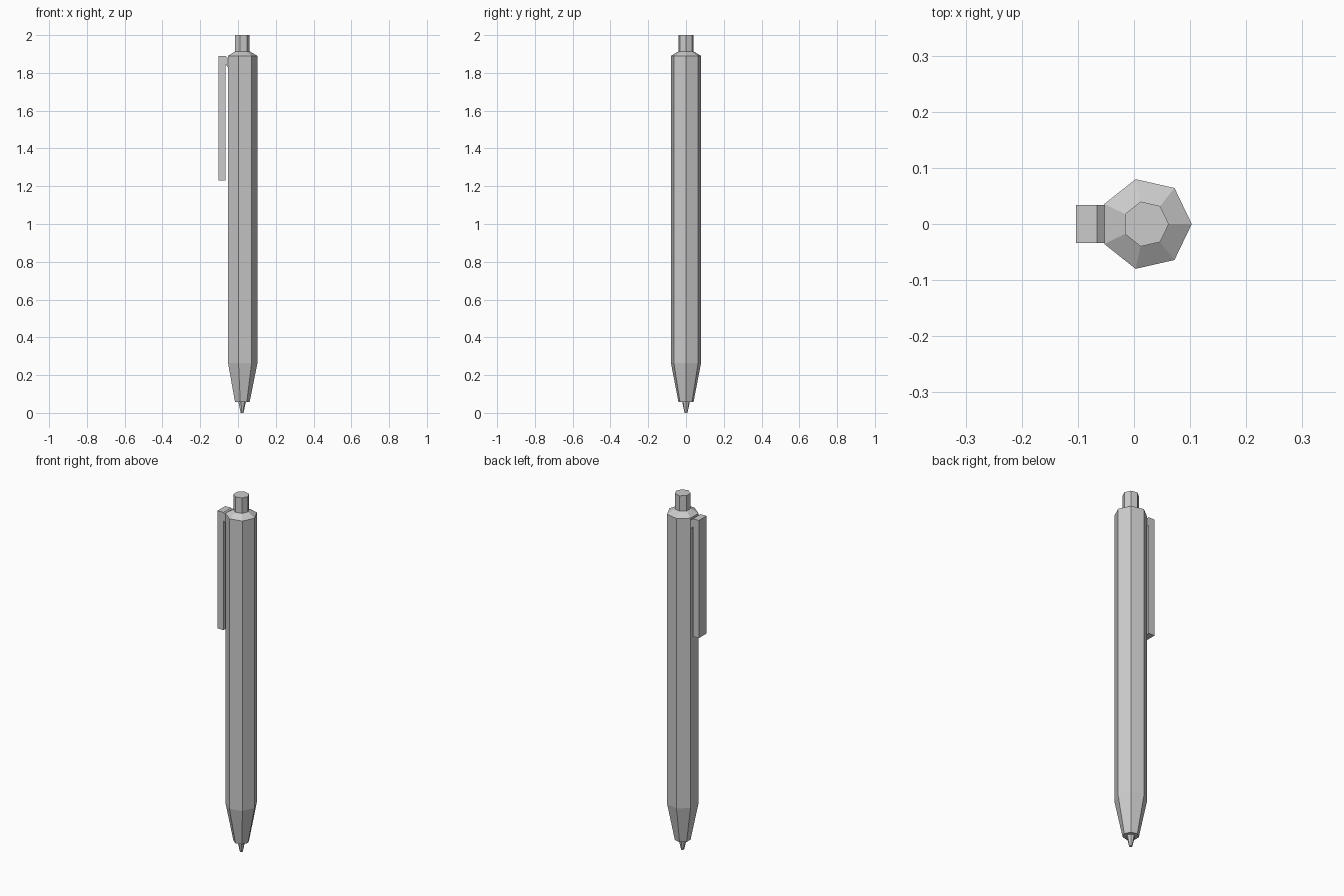
import bpy, bmesh, math

if "Cube" in bpy.data.objects:
    bpy.data.objects.remove(bpy.data.objects["Cube"])

SIDES = 7
CX = 0.021  # pen axis; the clip offsets it from the centre


def make_object(name, bm):
    bmesh.ops.recalc_face_normals(bm, faces=bm.faces)
    mesh = bpy.data.meshes.new(name)
    bm.to_mesh(mesh)
    bm.free()
    obj = bpy.data.objects.new(name, mesh)
    bpy.context.collection.objects.link(obj)
    return obj


def lathe(name, profile):
    """Seven-sided solid from (radius, z) rings, bottom to top."""
    bm = bmesh.new()
    rings = [[bm.verts.new((CX + r * math.cos(math.tau * i / SIDES),
                            r * math.sin(math.tau * i / SIDES), z))
              for i in range(SIDES)] for r, z in profile]
    for a, b in zip(rings, rings[1:]):
        for i in range(SIDES):
            j = (i + 1) % SIDES
            bm.faces.new((a[i], a[j], b[j], b[i]))
    bm.faces.new(rings[0])
    bm.faces.new(rings[-1])
    return make_object(name, bm)


def extrude_xz(name, points, half_width):
    """Solid from an (x, z) outline, extruded along y."""
    bm = bmesh.new()
    face = bm.faces.new([bm.verts.new((x, -half_width, z)) for x, z in points])
    new = bmesh.ops.extrude_face_region(bm, geom=[face])["geom"]
    verts = [v for v in new if isinstance(v, bmesh.types.BMVert)]
    bmesh.ops.translate(bm, verts=verts, vec=(0, 2 * half_width, 0))
    return make_object(name, bm)


# Writing tip, then barrel, shoulder and push button in one continuous shell
lathe("writing_tip", [(0.008, 0.0), (0.021, 0.06)])
lathe("barrel_and_button", [(0.041, 0.058), (0.082, 0.265), (0.082, 1.89),
                            (0.041, 1.914), (0.041, 2.0)])

# Pocket clip with its sloped bridge to the barrel
extrude_xz("pocket_clip", [(-0.103, 1.89), (-0.103, 1.23), (-0.066, 1.23),
                           (-0.066, 1.845), (-0.053, 1.83), (-0.053, 1.878),
                           (-0.066, 1.89)], 0.034)
